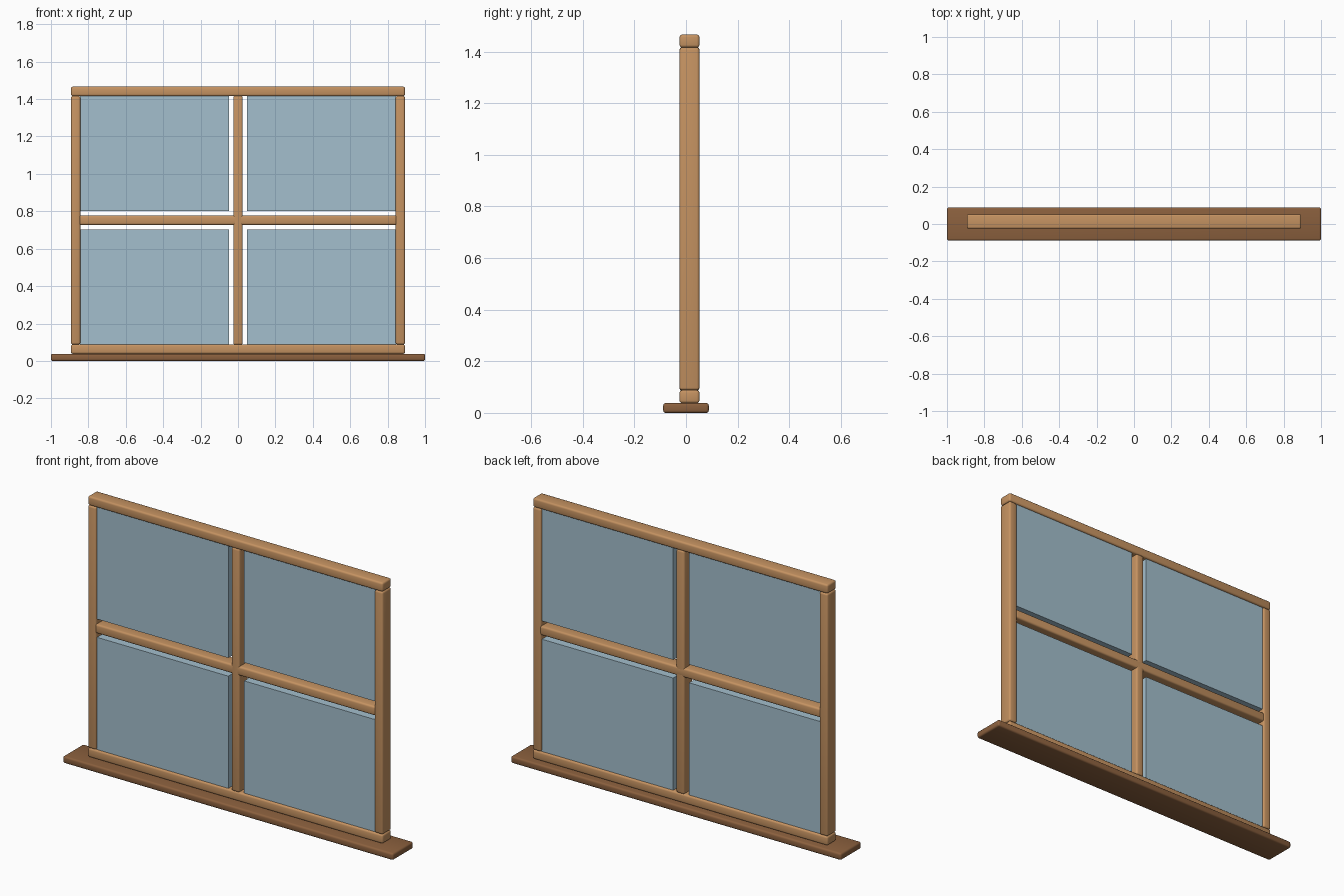
import bpy
import bmesh

if "Cube" in bpy.data.objects:
    bpy.data.objects.remove(bpy.data.objects["Cube"])


def material(name, color):
    m = bpy.data.materials.new(name)
    m.diffuse_color = (*color, 1.0)
    m.use_nodes = True
    m.node_tree.nodes["Principled BSDF"].inputs["Base Color"].default_value = m.diffuse_color
    return m


WOOD = material("light_wood", (0.56, 0.29, 0.12))
DARK = material("dark_wood", (0.26, 0.118, 0.048))
GLASS = material("blue_glass", (0.37, 0.52, 0.61))


def box(name, x, y, z, mat, bevel=0.0):
    """Box from (min, max) ranges, optionally with rounded edges."""
    bm = bmesh.new()
    bmesh.ops.create_cube(bm, size=1.0)
    for v in bm.verts:
        for i, (lo, hi) in enumerate((x, y, z)):
            v.co[i] = lo if v.co[i] < 0 else hi
    if bevel:
        bmesh.ops.bevel(bm, geom=bm.edges[:], offset=bevel, segments=3,
                        profile=0.5, affect='EDGES')
        for f in bm.faces:
            f.smooth = True
    mesh = bpy.data.meshes.new(name)
    bm.to_mesh(mesh)
    bm.free()
    mesh.materials.append(mat)
    obj = bpy.data.objects.new(name, mesh)
    bpy.context.collection.objects.link(obj)
    return obj


DEPTH = (-0.025, 0.052)   # frame front and back
B = 0.01                  # edge rounding

# Sill
box("sill", (-1, 1), (-0.0885, 0.0885), (0, 0.038), DARK, B)

# Top and bottom rails
box("bottom_rail", (-0.893, 0.893), DEPTH, (0.038, 0.088), WOOD, B)
box("top_rail", (-0.893, 0.893), DEPTH, (1.416, 1.466), WOOD, B)

# Side stiles
for side, s in (("left", -1), ("right", 1)):
    box(side + "_stile", tuple(sorted((s * 0.843, s * 0.893))), DEPTH,
        (0.088, 1.416), WOOD, B)

# Crossing glazing bars
box("vertical_bar", (-0.025, 0.025), DEPTH, (0.086, 1.418), WOOD, B)
box("horizontal_bar", (-0.849, 0.849), DEPTH, (0.727, 0.777), WOOD, B)

# Four panes, set back slightly and leaving a gap around the bars
for side, s in (("left", -1), ("right", 1)):
    for level, z in (("lower", (0.086, 0.702)), ("upper", (0.802, 1.418))):
        box(f"{level}_{side}_pane", tuple(sorted((s * 0.048, s * 0.845))),
            (-0.015, 0.042), z, GLASS)
